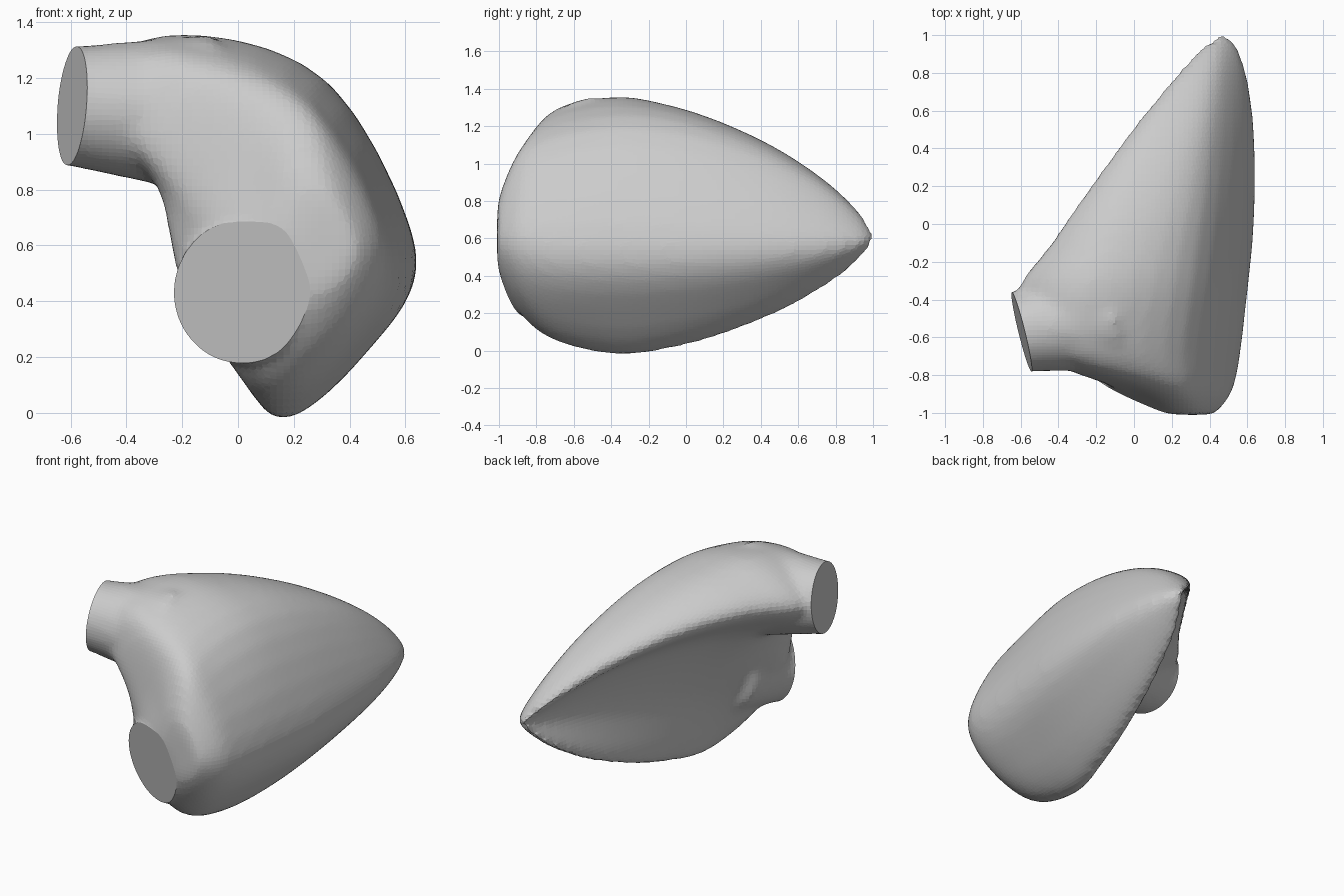
import bpy, bmesh
from mathutils import Vector

if "Cube" in bpy.data.objects:
    bpy.data.objects.remove(bpy.data.objects["Cube"])

# Key crescent sections (x, z) from left horn over the top, right, bottom horn, and back up the hollow side
FRONT = [(-.03, .86), (.10, 1.07), (.30, 1.03), (.52, .60), (.40, .31), (.14, .19), (.00, .42), (-.09, .65)]
NECK = [(-.50, 1.10), (-.25, 1.29), (.26, 1.14), (.56, .57), (.39, .21), (.10, .06), (-.20, .46), (-.29, .82)]
WIDEST = [(-.62, 1.12), (-.25, 1.355), (.30, 1.19), (.60, .56), (.41, .18), (.12, -.02), (-.01, .40), (-.24, .83)]
BULGE = [0, 0, .4, 1, .9, 0, .7, .3]
LIFT = [.9, 0, .2, 0, 0, 0, .8, .9]
TIP_X, TIP_Z = .44, .60


def spline(a, b, c, d, t):
    return 0.5 * (2 * b + (c - a) * t + (2 * a - 5 * b + 4 * c - d) * t * t
                  + (3 * b - a - 3 * c + d) * t ** 3)


def smooth_loop(y, section, steps=5):
    p = [Vector((x, y, z)) for x, z in section]
    n = len(p)
    return [spline(p[i - 1], p[i], p[(i + 1) % n], p[(i + 2) % n], k / steps)
            for i in range(n) for k in range(steps)]


def shrunk(section, k):
    return [(.36 + (x - .36) * k, .6 + (z - .6) * k) for x, z in section]


def tapered(y):
    # Horns run straight to the tip, height tapers roundly, outer wall bulges
    u = (1.01 - y) / 1.38
    sx, sz = u ** .85, (1 - (1 - u) ** 1.6) ** .72
    out = .2 * u ** .3 * (1 - u)
    up = .35 * u * (1 - u)
    return [(TIP_X + (x - TIP_X) * (sz if w == 1 else sx) + w * out, TIP_Z + (z - TIP_Z) * sz + h * up)
            for (x, z), w, h in zip(WIDEST, BULGE, LIFT)]


def add_loft(bm, rings):
    loops = [[bm.verts.new(p) for p in ring] for ring in rings]
    n = len(loops[0])
    for a, b in zip(loops, loops[1:]):
        for i in range(n):
            bm.faces.new((a[i], a[(i + 1) % n], b[(i + 1) % n], b[i]))
    bm.faces.new(loops[0][::-1])
    bm.faces.new(loops[-1])


def add_tube(bm, start, end, r1, r2):
    axis = end - start
    matrix = axis.to_track_quat('Z', 'Y').to_matrix().to_4x4()
    matrix.translation = (start + end) / 2
    bmesh.ops.create_cone(bm, cap_ends=True, segments=32, radius1=r1, radius2=r2,
                          depth=axis.length, matrix=matrix)


# Crescent body: interpolate the sections along the length
sections = [(-1.01, shrunk(FRONT, .3)), (-.985, shrunk(FRONT, .55)), (-.88, FRONT), (-.70, NECK), (-.37, WIDEST)]
sections += [(y, tapered(y)) for y in (-.1, .15, .4, .6, .78, .91, .98, 1.005)]
outlines = [smooth_loop(y, s) for y, s in sections]
rings = []
last = len(outlines) - 1
for i in range(last):
    a, b, c, d = (outlines[min(max(j, 0), last)] for j in (i - 1, i, i + 1, i + 2))
    for k in range(4):
        rings.append([spline(*p, k / 4) for p in zip(a, b, c, d)])
rings.append(outlines[-1])
bm = bmesh.new()
add_loft(bm, rings)

# Two openings: centre, outward normal, root of the neck, radii
OPENINGS = [
    (Vector((-.595, -.57, 1.10)), Vector((-.97, -.24, .08)).normalized(), Vector((-.12, -.49, 1.07)), .285, .215),
    (Vector((-.01, -.88, .415)), Vector((-.39, -.90, -.16)).normalized(), Vector((.12, -.60, .47)), .29, .24),
]
for centre, normal, root, r1, r2 in OPENINGS:
    add_tube(bm, root, centre, r1, r2)
    add_tube(bm, centre - normal * .03, centre + normal * .15, r2, r2)
bmesh.ops.recalc_face_normals(bm, faces=bm.faces)
mesh = bpy.data.meshes.new("chamber")
bm.to_mesh(mesh)
bm.free()
chamber = bpy.data.objects.new("curved_chamber", mesh)
bpy.context.collection.objects.link(chamber)

# Blend the body and necks into one skin
remesh = chamber.modifiers.new("blend", 'REMESH')
remesh.mode = 'VOXEL'
remesh.voxel_size = 0.025
soften = chamber.modifiers.new("soften", 'SMOOTH')
soften.factor = 0.5
soften.iterations = 12
graph = bpy.context.evaluated_depsgraph_get()
skin = bpy.data.meshes.new_from_object(chamber.evaluated_get(graph))
chamber.modifiers.clear()
chamber.data = skin

# Slice the necks off flat and cap them
bm = bmesh.new()
bm.from_mesh(skin)
for centre, normal, _, _, _ in OPENINGS:
    near = [f for f in bm.faces if (f.calc_center_median() - centre).length < .42]
    geom = set(near) | {e for f in near for e in f.edges} | {v for f in near for v in f.verts}
    bmesh.ops.bisect_plane(bm, geom=list(geom), plane_co=centre, plane_no=normal, clear_outer=True)
    rim = [e for e in bm.edges if e.is_boundary]
    bmesh.ops.holes_fill(bm, edges=rim, sides=0)
bmesh.ops.recalc_face_normals(bm, faces=bm.faces)
bm.to_mesh(skin)
bm.free()
for poly in skin.polygons:
    poly.use_smooth = False
